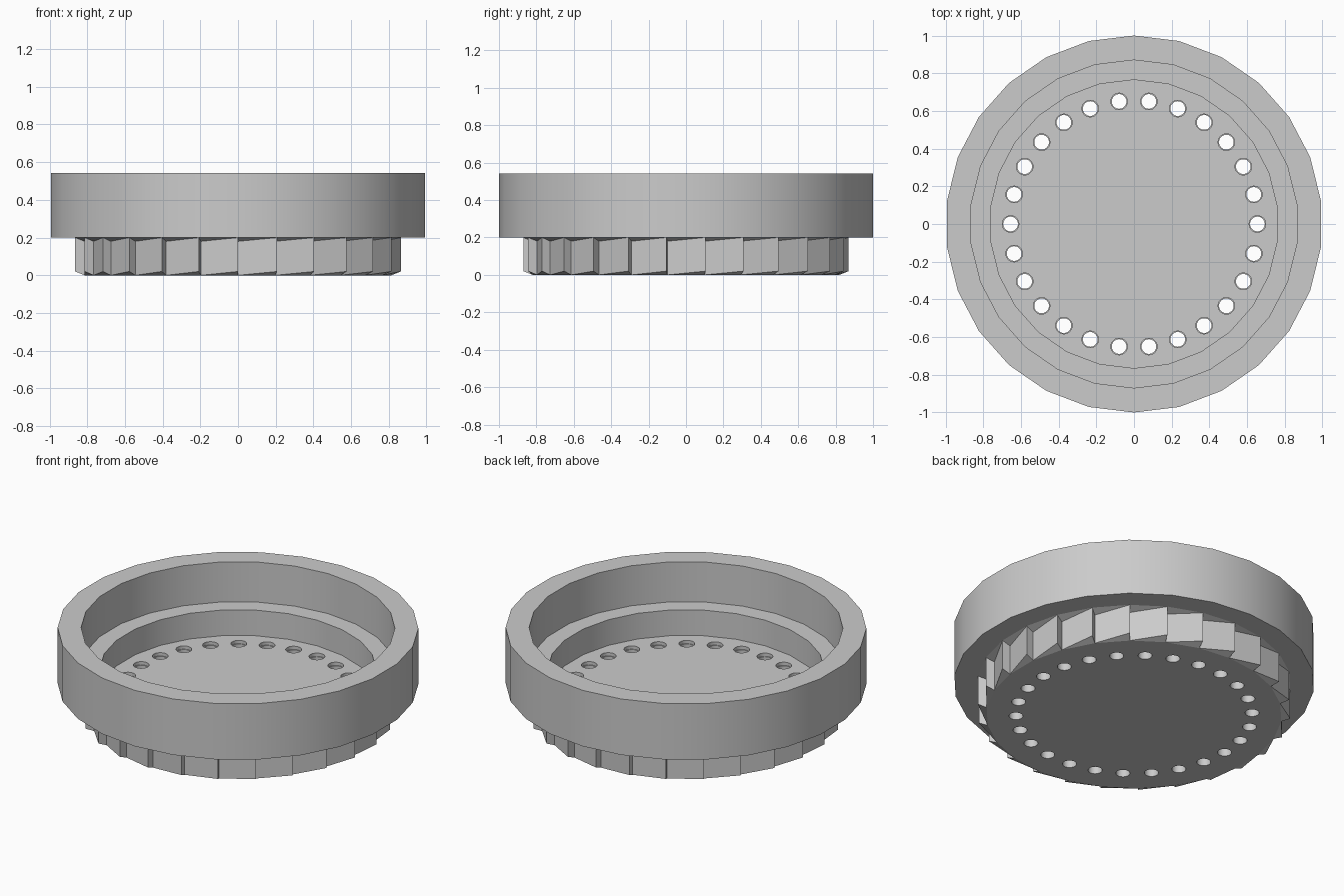
import bpy, bmesh
from math import sin, cos, pi, radians
from mathutils import Matrix, Vector

cube = bpy.data.objects.get("Cube")
if cube:
    bpy.data.objects.remove(cube, do_unlink=True)

SIDES = 26
STEP = 2 * pi / SIDES

grey = bpy.data.materials.new("plain grey")
grey.use_nodes = True
tone = (0.6, 0.6, 0.6, 1)
grey.diffuse_color = tone
grey.node_tree.nodes["Principled BSDF"].inputs["Base Color"].default_value = tone


def finish(bm, name):
    bmesh.ops.recalc_face_normals(bm, faces=bm.faces)
    mesh = bpy.data.meshes.new(name)
    bm.to_mesh(mesh)
    bm.free()
    mesh.materials.append(grey)
    obj = bpy.data.objects.new(name, mesh)
    bpy.context.collection.objects.link(obj)
    return obj


def ring(bm, radius, z):
    return [bm.verts.new((radius * cos(i * STEP - pi / 2),
                          radius * sin(i * STEP - pi / 2), z))
            for i in range(SIDES)]


def drill(body, radius, bottom, top):
    """Cut a circle of round holes between two heights."""
    bm = bmesh.new()
    for i in range(SIDES):
        spot = Vector((0.655 * cos(i * STEP), 0.655 * sin(i * STEP),
                       (bottom + top) / 2))
        bmesh.ops.create_cone(bm, cap_ends=True, segments=28, radius1=radius,
                              radius2=radius, depth=top - bottom,
                              matrix=Matrix.Translation(spot))
    cutter = finish(bm, "hole_cutter")
    cutter.hide_render = True
    cut = body.modifiers.new("floor holes", 'BOOLEAN')
    cut.operation = 'DIFFERENCE'
    cut.solver = 'EXACT'
    cut.object = cutter
    bpy.ops.object.modifier_apply(modifier=cut.name)
    bpy.data.objects.remove(cutter, do_unlink=True)


# Stepped cup: floor, ledge, thick upper wall and its underside
bm = bmesh.new()
profile = [(0.765, 0.14), (0.765, 0.297), (0.87, 0.297), (0.87, 0.542),
           (1.0, 0.542), (1.0, 0.20), (0.87, 0.20)]
rings = [ring(bm, r, z) for r, z in profile]
for a, b in zip(rings, rings[1:]):
    for i in range(SIDES):
        j = (i + 1) % SIDES
        bm.faces.new((a[i], a[j], b[j], b[i]))
bm.faces.new(rings[0])

# Slanted saw teeth around the lower body
high_top = rings[-1]
high_low = ring(bm, 0.87, 0.02)
root_top = ring(bm, 0.82, 0.18)
root_low = ring(bm, 0.82, 0.0)
for i in range(SIDES):
    j = (i + 1) % SIDES
    bm.faces.new((root_low[i], high_low[j], high_top[j], root_top[i]))
    bm.faces.new((root_low[i], root_top[i], high_top[i], high_low[i]))
    bm.faces.new((root_top[i], high_top[j], high_top[i]))
    bm.faces.new((root_low[i], root_low[j], high_low[j]))
bm.faces.new(root_low)
body = finish(bm, "toothed_cup")

bpy.ops.object.select_all(action='DESELECT')
body.select_set(True)
bpy.context.view_layer.objects.active = body

# Drain holes through the floor, each with a slightly wider mouth
drill(body, 0.039, -0.05, 0.19)
drill(body, 0.044, 0.12, 0.20)

bpy.ops.object.shade_smooth_by_angle(angle=radians(16))
